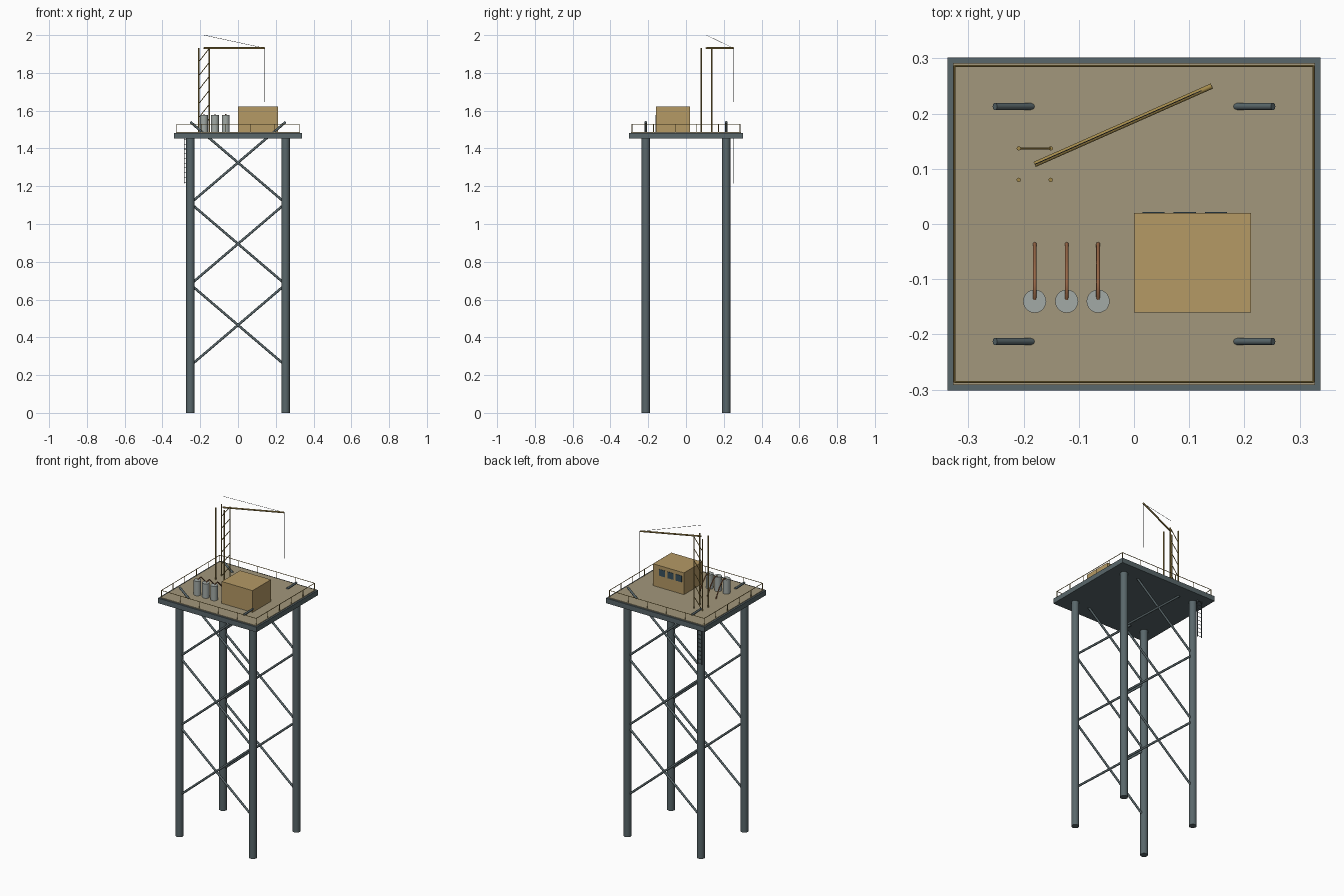
import bpy, math
from mathutils import Vector

if "Cube" in bpy.data.objects:
    bpy.data.objects.remove(bpy.data.objects["Cube"])


def mat(name, r, g, b):
    m = bpy.data.materials.new(name)
    m.diffuse_color = (r, g, b, 1)
    m.use_nodes = True
    m.node_tree.nodes["Principled BSDF"].inputs["Base Color"].default_value = m.diffuse_color
    return m


STEEL = mat("slate_steel", 0.10, 0.135, 0.145)
DECK = mat("deck_tan", 0.36, 0.31, 0.20)
HOUSE = mat("cabin_ochre", 0.46, 0.32, 0.13)
GOLD = mat("crane_yellow", 0.36, 0.25, 0.07)
TANK = mat("tank_grey", 0.36, 0.40, 0.38)
RUST = mat("pipe_rust", 0.30, 0.13, 0.06)
GLASS = mat("window_dark", 0.04, 0.08, 0.11)
CABLE = mat("cable_dark", 0.08, 0.08, 0.08)


def box(name, lo, hi, m):
    lo, hi = Vector(lo), Vector(hi)
    bpy.ops.mesh.primitive_cube_add(size=1, location=(lo + hi) / 2)
    o = bpy.context.object
    o.name = name
    o.scale = hi - lo
    bpy.ops.object.transform_apply(location=False, rotation=False, scale=True)
    o.data.materials.append(m)
    return o


def rod(name, a, b, r, m, sides=8):
    a, b = Vector(a), Vector(b)
    d = b - a
    bpy.ops.mesh.primitive_cylinder_add(vertices=sides, radius=r, depth=d.length,
                                        location=(a + b) / 2)
    o = bpy.context.object
    o.name = name
    o.rotation_euler = d.to_track_quat('Z', 'Y').to_euler()
    o.data.materials.append(m)
    if sides > 6:
        bpy.ops.object.shade_smooth_by_angle(angle=math.radians(50))
    return o


def pipe(name, pts, r, m):
    c = bpy.data.curves.new(name, 'CURVE')
    c.dimensions = '3D'
    c.bevel_depth = r
    c.bevel_resolution = 2
    c.use_fill_caps = True
    s = c.splines.new('POLY')
    s.points.add(len(pts) - 1)
    for p, q in zip(s.points, pts):
        p.co = (*q, 1)
    c.materials.append(m)
    o = bpy.data.objects.new(name, c)
    bpy.context.collection.objects.link(o)
    return o


LX, LY, TOP = 0.252, 0.213, 1.487

# Legs
for x in (-LX, LX):
    for y in (-LY, LY):
        rod("leg", (x, y, 0), (x, y, 1.455), 0.022, STEEL, 20)

# Cross bracing on front and back, top pair pokes through the deck
for y in (-LY, LY):
    for k in range(3):
        z0, z1 = 0.25 + 0.43 * k, 0.68 + 0.43 * k
        rod("cross_brace", (-LX, y, z0), (LX, y, z1), 0.0065, STEEL, 10)
        rod("cross_brace", (LX, y, z0), (-LX, y, z1), 0.0065, STEEL, 10)

# Deck slab and floor plate
box("deck_slab", (-0.338, -0.302, 1.452), (0.338, 0.302, 1.483), STEEL)
box("deck_plate", (-0.328, -0.292, 1.482), (0.328, 0.292, TOP), DECK)

# Guard rail
RX, RY, RZ = 0.325, 0.286, 1.528
corners = [(-RX, -RY), (RX, -RY), (RX, RY), (-RX, RY)]
for i in range(4):
    a, b = Vector(corners[i]), Vector(corners[(i + 1) % 4])
    rod("guard_rail", (*a, RZ), (*b, RZ), 0.002, GOLD, 6)
    for k in range(5):
        p = a.lerp(b, k / 5)
        rod("rail_post", (*p, TOP), (*p, RZ), 0.002, GOLD, 6)

# Cabin with windows on the back
box("cabin", (0, -0.16, TOP - 0.002), (0.212, 0.02, 1.622), HOUSE)
for x in (0.035, 0.092, 0.149):
    box("cabin_window", (x - 0.02, 0.019, 1.56), (x + 0.02, 0.022, 1.6), GLASS)

# Tanks and their outlet pipes
for x in (-0.18, -0.122, -0.065):
    rod("tank", (x, -0.14, TOP - 0.002), (x, -0.14, 1.576), 0.021, TANK, 20)
    pipe("tank_pipe", [(x, -0.138, 1.572), (x, -0.125, 1.58), (x, -0.105, 1.58),
                       (x, -0.07, 1.545), (x, -0.036, 1.487)], 0.0035, RUST)

# Crane tower posts and lattice
CX0, CX1, CZ = -0.209, -0.151, 1.931
for x in (CX0, CX1):
    for y in (0.08, 0.137):
        rod("crane_post", (x, y, TOP - 0.002), (x, y, CZ), 0.004, GOLD, 8)
step = (CZ - TOP) / 6
for k in range(6):
    z = TOP + k * step
    rod("crane_lattice", (CX0, 0.137, z), (CX1, 0.137, z + step), 0.0022, GOLD, 6)

# Boom, stay cable and hoist cable
tip = (0.141, 0.25, CZ)
rod("crane_boom", (-0.18, 0.108, CZ), tip, 0.005, GOLD, 8)
rod("stay_cable", (-0.18, 0.108, 2.0), tip, 0.001, CABLE, 6)
rod("hoist_cable", tip, (tip[0], tip[1], 1.645), 0.001, CABLE, 6)

# Ladder hanging below the deck
for x in (-0.285, -0.256):
    rod("ladder_rail", (x, 0.25, 1.215), (x, 0.25, 1.455), 0.002, STEEL, 6)
for k in range(10):
    z = 1.222 + 0.025 * k
    rod("ladder_rung", (-0.285, 0.25, z), (-0.256, 0.25, z), 0.0015, STEEL, 6)
